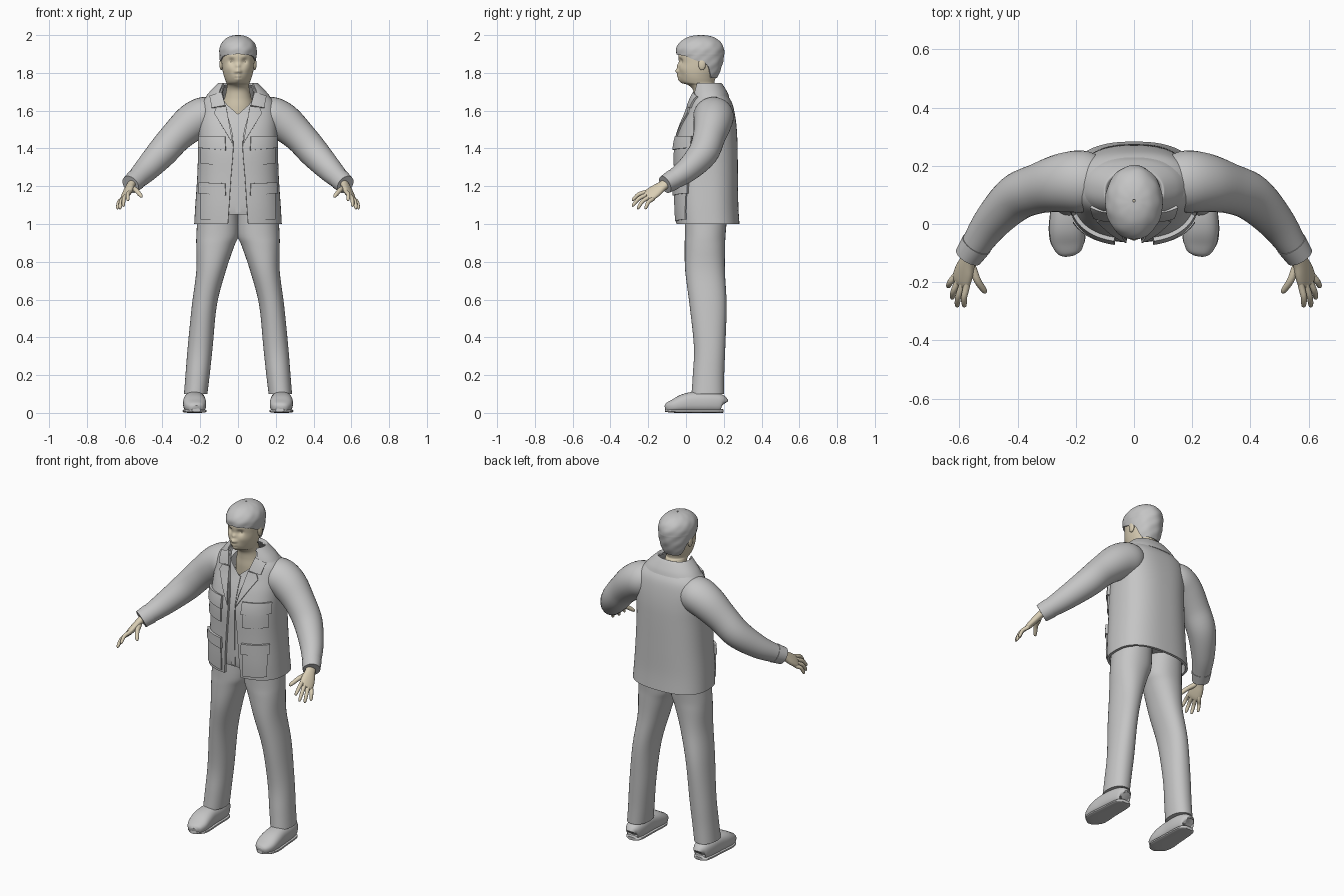
import bpy, bmesh, math
from mathutils import Vector

cube = bpy.data.objects.get("Cube")
if cube:
    bpy.data.objects.remove(cube, do_unlink=True)


def material(name, rgb):
    m = bpy.data.materials.new(name)
    m.use_nodes = True
    m.diffuse_color = (*rgb, 1)
    m.node_tree.nodes["Principled BSDF"].inputs["Base Color"].default_value = (*rgb, 1)
    return m


CLOTH = material("grey cloth", (0.56, 0.56, 0.56))
SKIN = material("warm skin", (0.70, 0.62, 0.46))


def finish(name, bm, mat, mirror=False, thick=0, offset=-1, angle=40):
    me = bpy.data.meshes.new(name)
    bm.to_mesh(me)
    bm.free()
    ob = bpy.data.objects.new(name, me)
    bpy.context.collection.objects.link(ob)
    me.materials.append(mat)
    bpy.ops.object.select_all(action='DESELECT')
    ob.select_set(True)
    bpy.context.view_layer.objects.active = ob
    if thick:
        s = ob.modifiers.new("Thickness", 'SOLIDIFY')
        s.thickness, s.offset = thick, offset
        bpy.ops.object.modifier_apply(modifier=s.name)
    if mirror:
        m = ob.modifiers.new("Mirror", 'MIRROR')
        m.use_mirror_merge = False
        bpy.ops.object.modifier_apply(modifier=m.name)
    bpy.ops.object.shade_smooth_by_angle(angle=math.radians(angle))
    return ob


def smooth_path(stations, steps):
    """Catmull-Rom interpolation through tuples of any length."""
    out, last = [], len(stations) - 1
    for i in range(last):
        p = [stations[min(max(i + k, 0), last)] for k in (-1, 0, 1, 2)]
        for k in range(steps):
            t = k / steps
            out.append([0.5 * (2 * b + (c - a) * t + (2 * a - 5 * b + 4 * c - d) * t * t
                               + (3 * b - a - 3 * c + d) * t ** 3) for a, b, c, d in zip(*p)])
    return out + [list(stations[-1])]


def spow(v, e):
    return math.copysign(abs(v) ** e, v)


def skin_rows(rows, closed=True, caps=(True, True)):
    bm = bmesh.new()
    vs = [[bm.verts.new(p) for p in row] for row in rows]
    n = len(vs[0])
    for lo, hi in zip(vs, vs[1:]):
        for j in range(n if closed else n - 1):
            k = (j + 1) % n
            bm.faces.new((lo[j], lo[k], hi[k], hi[j]))
    if caps[0]:
        bm.faces.new(vs[0][::-1])
    if caps[1]:
        bm.faces.new(vs[-1])
    return bm


def stack(stations, e=1.0, n=48, steps=5, open_front=False, caps=(True, True)):
    """Level rings of (z, cx, cy, rx, ry, half angle of the front opening)."""
    rows = []
    for z, cx, cy, rx, ry, gap in smooth_path(stations, steps):
        gap = max(gap, 0) if open_front else 0
        row = []
        for j in range(n + 1 if open_front else n):
            a = gap + (2 * math.pi - 2 * gap) * j / n
            row.append((cx + rx * spow(math.sin(a), e), cy - ry * spow(math.cos(a), e), z))
        rows.append(row)
    return skin_rows(rows, not open_front, caps)


def tube(name, stations, side, mat, e=1.0, n=24, steps=5, mirror=True):
    """Rings of (x, y, z, half width, half thickness) square to a path."""
    pts = smooth_path(stations, steps)
    rows = []
    for i, p in enumerate(pts):
        c = Vector(p[:3])
        t = (Vector(pts[min(i + 1, len(pts) - 1)][:3]) - Vector(pts[max(i - 1, 0)][:3])).normalized()
        u = Vector(side)
        u = (u - t * u.dot(t)).normalized()
        v = t.cross(u)
        angles = [2 * math.pi * j / n for j in range(n)]
        rows.append([c + u * p[3] * spow(math.cos(a), e) + v * p[4] * spow(math.sin(a), e) for a in angles])
    return finish(name, skin_rows(rows), mat, mirror)


def blob(name, loc, size, mat):
    bm = bmesh.new()
    bmesh.ops.create_uvsphere(bm, u_segments=20, v_segments=12, radius=1)
    for v in bm.verts:
        v.co = Vector([l + s * c for l, s, c in zip(loc, size, v.co)])
    return finish(name, bm, mat, mirror=True)


# Jacket body, open down the front
JACKET = [(1.00, 0, .115, .232, .168, .16), (1.10, 0, .109, .226, .168, .14),
          (1.25, 0, .107, .216, .168, .11), (1.40, 0, .106, .211, .167, .07),
          (1.50, 0, .116, .210, .153, .10), (1.58, 0, .127, .208, .132, .20),
          (1.64, 0, .130, .195, .114, .30), (1.68, 0, .125, .162, .095, .42),
          (1.71, 0, .118, .125, .077, .65), (1.735, 0, .110, .098, .068, .80)]
BOXY = 0.8
finish("jacket_body", stack(JACKET, BOXY, 72, open_front=True, caps=(False, False)), CLOTH, thick=0.014)

# Shirt under the jacket with a V neck
neck_gap = [0, 0, 0, 0, 0, 0, .28, .5, .75, .85]
shirt = [(max(z, 1.05), x, cy, rx - .013, ry - .014, g)
         for (z, x, cy, rx, ry, _), g in zip(JACKET, neck_gap)]
finish("shirt", stack(shirt, BOXY, 72, open_front=True, caps=(True, False)), CLOTH)

DENSE = smooth_path(JACKET, 8)


def front(x, z):
    """Depth of the jacket's front surface."""
    row = min(DENSE, key=lambda r: abs(r[0] - z))
    i = DENSE.index(row)
    other = DENSE[min(max(i + (1 if z > row[0] else -1), 0), len(DENSE) - 1)]
    f = 0 if other is row else (z - row[0]) / (other[0] - row[0])
    cy, rx, ry = (row[k] + (other[k] - row[k]) * f for k in (2, 3, 4))
    s = min(abs(x) / rx, 1) ** (1 / BOXY)
    return cy - ry * math.sqrt(1 - s * s) ** BOXY


def patch(name, corners, thick, lift=-0.002, n=10):
    """Four cornered panel (x, z) laid on the jacket front."""
    a, b, c, d = [Vector(p) for p in corners]
    rows = []
    for i in range(n + 1):
        ends = a.lerp(d, i / n), b.lerp(c, i / n)
        row = [ends[0].lerp(ends[1], j / n) for j in range(n + 1)]
        rows.append([(p.x, front(p.x, p.y) - lift, p.y) for p in row])
    finish(name, skin_rows(rows, False, (False, False)), CLOTH, True, thick, 1)


# Pockets, flaps, lapels and shirt placket
for label, low, fold, top in (("chest", 1.31, 1.39, 1.465), ("hip", 1.015, 1.15, 1.22)):
    patch(label + "_pocket", [(.07, low), (.192, low + .01), (.192, fold + .02), (.07, fold + .02)], 0.009)
    patch(label + "_flap", [(.064, fold), (.198, fold + .012), (.196, top), (.066, top - .005)], 0.016)
patch("lapel", [(.026, 1.42), (.125, 1.585), (.112, 1.615), (.062, 1.62)], 0.010)
patch("collar_wing", [(.066, 1.625), (.135, 1.612), (.145, 1.672), (.085, 1.695)], 0.012)
patch("shirt_placket", [(0, 1.06), (.014, 1.06), (.014, 1.58), (0, 1.58)], 0.004, lift=-0.013)

# Folded collar round the neck
COLLAR = [(1.672, 0, .125, .172, .104, .62), (1.70, 0, .122, .150, .096, .68),
          (1.738, 0, .114, .112, .080, .80), (1.747, 0, .110, .100, .072, .85),
          (1.735, 0, .109, .090, .064, .90)]
finish("collar", stack(COLLAR, 0.9, 60, open_front=True, caps=(False, False)), CLOTH, thick=0.008)

# Sleeves and cuffs
tube("sleeve", [(.09, .135, 1.585, .07, .07), (.165, .145, 1.575, .105, .10),
                (.24, .142, 1.54, .102, .10), (.328, .122, 1.462, .086, .086),
                (.405, .090, 1.375, .080, .080), (.487, .008, 1.287, .064, .066),
                (.545, -.075, 1.230, .050, .052), (.567, -.108, 1.212, .044, .048)],
     (0, 1, 0), CLOTH, n=32)
tube("cuff", [(.541, -.069, 1.234, .054, .056), (.569, -.111, 1.209, .047, .051)], (0, 1, 0), CLOTH, n=32)

# Hands: palm, four fingers and thumb
ACROSS = Vector((.037, .035, -.03)).normalized()
tube("palm", [(.555, -.09, 1.225, .026, .022), (.571, -.128, 1.199, .030, .020),
              (.582, -.160, 1.176, .039, .019), (.592, -.190, 1.155, .041, .016),
              (.597, -.207, 1.144, .034, .011)], ACROSS, SKIN, e=0.9)
FINGERS = {"index": ((.573, -.210, 1.168), (.582, -.284, 1.122)),
           "middle": ((.588, -.206, 1.154), (.607, -.284, 1.092)),
           "ring": ((.602, -.194, 1.141), (.624, -.256, 1.078)),
           "little": ((.610, -.174, 1.132), (.638, -.215, 1.078)),
           "thumb": ((.558, -.140, 1.190), (.508, -.236, 1.142))}
for label, (root, tip) in FINGERS.items():
    root, tip = Vector(root), Vector(tip)
    r = 0.0125 if label == "thumb" else 0.0105
    path = []
    for f, s in ((-.2, .9), (.1, 1.1), (.5, 1), (.85, .85), (.96, .6), (1, .15)):
        bend = Vector((.006, -.004, .012)) * math.sin(math.pi * max(f, 0))
        path.append((*(root.lerp(tip, f) + bend), r * s, r * s))
    tube(label + "_finger", path, ACROSS, SKIN, n=14, steps=3)

# Trousers and shoes
LEG = [(1.10, .105, .108, .105, .115, 0), (.95, .108, .102, .112, .108, 0), (.88, .121, .100, .100, .107, 0),
       (.75, .143, .101, .078, .105, 0), (.57, .178, .117, .066, .098, 0), (.35, .200, .125, .066, .083, 0),
       (.20, .214, .119, .064, .083, 0), (.10, .224, .115, .062, .086, 0)]
finish("trouser_leg", stack(LEG[::-1], 0.92, 36), CLOTH, mirror=True)
tube("shoe", [(.226, .198, .045, .022, .025), (.226, .188, .050, .042, .046), (.227, .13, .056, .054, .055),
              (.230, .05, .056, .057, .056), (.230, -.01, .050, .061, .050), (.227, -.06, .037, .058, .037),
              (.223, -.095, .028, .042, .027), (.221, -.108, .025, .020, .015)], (1, 0, 0), CLOTH, e=0.8, n=32)
tube("shoe_sole", [(.226, .199, .010, .025, .009), (.226, .17, .010, .050, .010), (.229, .05, .010, .058, .010),
                   (.230, -.02, .010, .063, .010), (.226, -.07, .011, .056, .010),
                   (.221, -.108, .014, .022, .009)], (1, 0, 0), CLOTH, e=0.6, n=24)

# Head and neck, with the face shaped by soft pushes
HEAD = [(1.56, 0, .130, .090, .080, 0), (1.62, 0, .125, .085, .080, 0), (1.67, 0, .112, .070, .068, 0),
        (1.71, 0, .100, .061, .063, 0), (1.735, 0, .086, .059, .070, 0), (1.748, 0, .066, .062, .084, 0),
        (1.775, 0, .060, .072, .097, 0), (1.81, 0, .065, .081, .104, 0), (1.85, 0, .068, .086, .105, 0),
        (1.90, 0, .070, .088, .110, 0), (1.95, 0, .075, .078, .098, 0), (1.985, 0, .077, .045, .058, 0)]
head = stack(HEAD, n=96, steps=8)
PUSHES = [(.034, 1.862, .015, .012), (.034, 1.886, .013, -.004), (0, 1.811, .013, -.018),
          (0, 1.838, .012, -.011), (.013, 1.806, .008, -.006), (0, 1.781, .016, -.008),
          (.012, 1.774, .005, .004), (0, 1.774, .006, .004), (0, 1.766, .012, -.005),
          (0, 1.748, .018, -.007), (.048, 1.825, .022, -.004), (.05, 1.775, .025, .006)]
for v in head.verts:
    if v.co.y < 0.05:
        x, z = abs(v.co.x), v.co.z
        v.co.y += sum(dy * math.exp(-((x - px) ** 2 + (z - pz) ** 2) / r ** 2) for px, pz, r, dy in PUSHES)
finish("head", head, SKIN, angle=70)
blob("eye", (.034, -.008, 1.861), (.014, .011, .008), SKIN)
blob("ear", (.088, .085, 1.846), (.010, .020, .032), SKIN)

# Short hair with a fringe, cut round the ears
HAIR = [(1.772, 0, .100, .066, .064, 2.1), (1.80, 0, .098, .079, .080, 1.95), (1.83, 0, .093, .088, .095, 1.85),
        (1.85, 0, .086, .093, .108, 1.70), (1.87, 0, .079, .096, .119, 1.25), (1.89, 0, .076, .098, .125, .85),
        (1.902, 0, .075, .099, .127, 0), (1.93, 0, .074, .098, .126, 0), (1.96, 0, .076, .086, .110, 0),
        (1.985, 0, .078, .060, .078, 0), (1.997, 0, .079, .030, .040, 0), (2.0, 0, .080, .004, .005, 0)]
hair = stack(HAIR, n=80, steps=5, open_front=True, caps=(False, False))
for v in hair.verts:
    a = math.atan2(v.co.x, v.co.y - .075)
    wave = 1 + 0.012 * math.sin(9 * a + 40 * v.co.z) * math.sin(70 * v.co.z)
    v.co.x *= wave
    v.co.y = .075 + (v.co.y - .075) * wave
bmesh.ops.remove_doubles(hair, verts=hair.verts, dist=0.0002)
finish("hair", hair, CLOTH, thick=0.010, angle=60)
